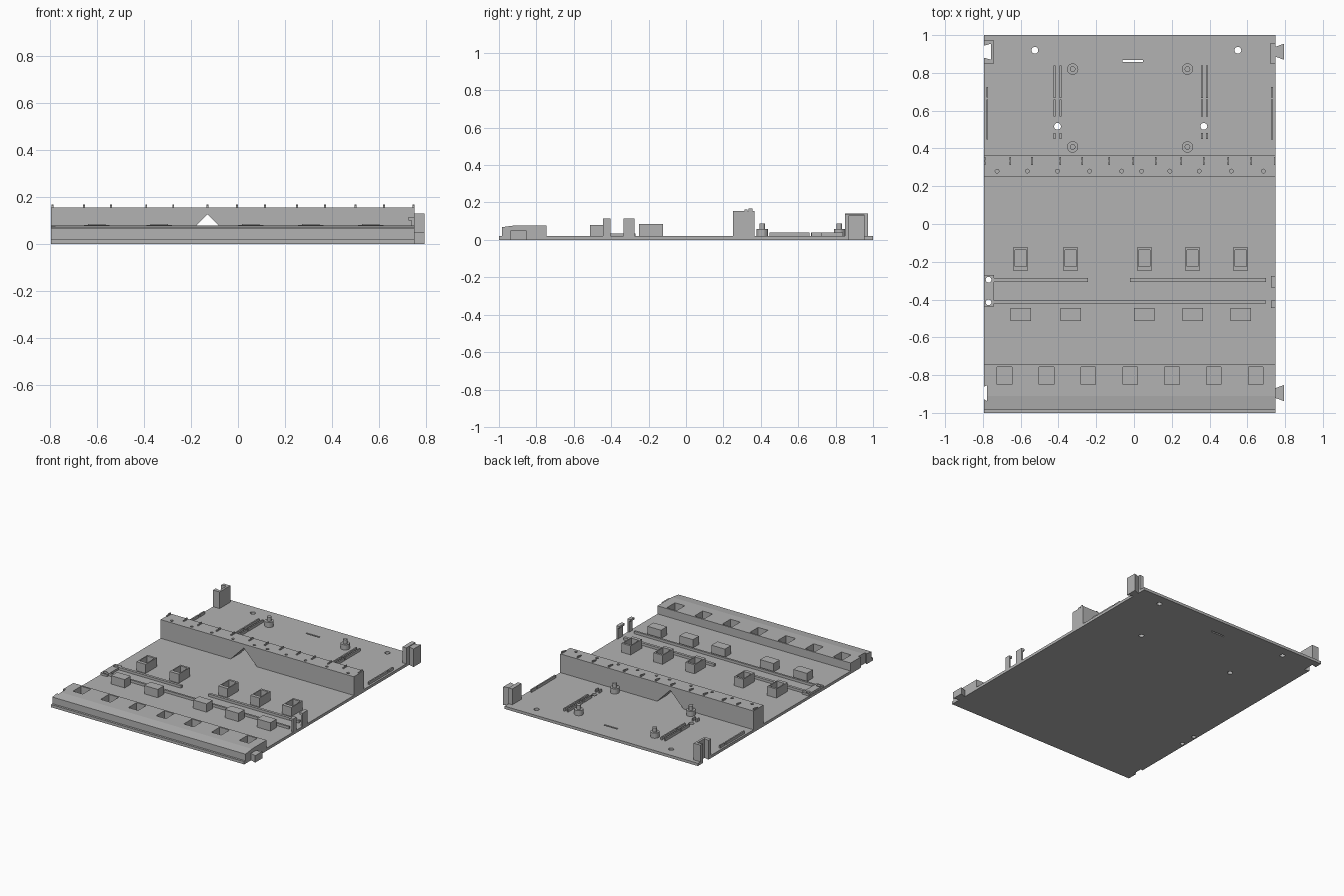
import bpy, bmesh
from mathutils import Matrix, Vector

cube = bpy.data.objects.get("Cube")
if cube:
    bpy.data.objects.remove(cube)

grey = bpy.data.materials.new("plain grey")
grey.use_nodes = True
tone = (0.45, 0.45, 0.45, 1)
grey.diffuse_color = tone
grey.node_tree.nodes["Principled BSDF"].inputs["Base Color"].default_value = tone

BASE = 0.02
LEFT, RIGHT = 0.75, -0.795


def box(bm, x0, x1, y0, y1, z0, z1):
    size = Vector((x1 - x0, y1 - y0, z1 - z0))
    mid = Vector((x0 + x1, y0 + y1, z0 + z1)) / 2
    bmesh.ops.create_cube(bm, size=1, matrix=Matrix.Translation(mid) @ Matrix.Diagonal((*size, 1)))


def cyl(bm, x, y, r, z0, z1):
    bmesh.ops.create_cone(bm, cap_ends=True, segments=20, radius1=r, radius2=r, depth=z1 - z0,
                          matrix=Matrix.Translation((x, y, (z0 + z1) / 2)))


def prism(bm, points, offset):
    """Extrude a closed outline along offset."""
    face = bm.faces.new([bm.verts.new(p) for p in points])
    grown = bmesh.ops.extrude_face_region(bm, geom=[face], use_keep_orig=True)
    moved = [v for v in grown["geom"] if isinstance(v, bmesh.types.BMVert)]
    bmesh.ops.translate(bm, verts=moved, vec=offset)
    bmesh.ops.recalc_face_normals(bm, faces=bm.faces[:])


def dovetail(bm, x0, x1, y, narrow, wide, z0, z1):
    outline = [(x0, y - narrow, z0), (x1, y - wide, z0), (x1, y + wide, z0), (x0, y + narrow, z0)]
    prism(bm, outline, (0, 0, z1 - z0))


def finish(name, bm, cut=None):
    """Make an object from bm, carving away the cut solids."""
    mesh = bpy.data.meshes.new(name)
    bm.to_mesh(mesh)
    bm.free()
    obj = bpy.data.objects.new(name, mesh)
    bpy.context.collection.objects.link(obj)
    mesh.materials.append(grey)
    if cut:
        cutter = finish(name + "_cutter", cut)
        cutter.hide_render = True
        mod = obj.modifiers.new("carve", "BOOLEAN")
        mod.operation, mod.solver, mod.object = "DIFFERENCE", "EXACT", cutter
        bpy.context.view_layer.update()
        carved = bpy.data.meshes.new_from_object(obj.evaluated_get(bpy.context.evaluated_depsgraph_get()))
        obj.modifiers.clear()
        obj.data = carved
        bpy.data.objects.remove(cutter)
    return obj


def corner_sockets(bm):
    dovetail(bm, RIGHT - 0.005, -0.758, 0.912, 0.03, 0.042, -0.1, 0.3)
    dovetail(bm, RIGHT - 0.005, -0.778, -0.895, 0.03, 0.042, -0.1, 0.3)


# Base plate with through holes, slot and edge sockets
plate, cut = bmesh.new(), bmesh.new()
box(plate, RIGHT, LEFT, -1, 1, 0, BASE)
for x, y in [(-0.525, 0.92), (0.55, 0.92), (-0.405, 0.517), (0.37, 0.517)]:
    cyl(cut, x, y, 0.018, -0.1, 0.1)
for y in (-0.295, -0.415):
    cyl(cut, -0.77, y, 0.015, -0.1, 0.1)
box(cut, -0.06, 0.048, 0.858, 0.869, -0.1, 0.1)
corner_sockets(cut)
finish("base_plate", plate, cut)

# Front sill with sloped lip and row of pockets
sill, cut = bmesh.new(), bmesh.new()
profile = [(-0.985, 0.01), (-0.985, 0.068), (-0.91, 0.078), (-0.745, 0.078), (-0.745, 0.01)]
prism(sill, [(RIGHT, y, z) for y, z in profile], (LEFT - RIGHT, 0, 0))
for i in range(7):
    x = -0.685 + i * 0.2215
    box(cut, x - 0.039, x + 0.039, -0.85, -0.757, BASE, 0.2)
corner_sockets(cut)
finish("front_sill", sill, cut)

# Cross wall with triangular tunnel and small blind holes
wall, cut = bmesh.new(), bmesh.new()
box(wall, RIGHT, LEFT, 0.252, 0.365, 0.01, 0.155)
prism(cut, [(-0.235, 0.1, BASE), (-0.025, 0.1, BASE), (-0.13, 0.1, 0.127)], (0, 0.5, 0))
for x in (-0.725, -0.565, -0.405, -0.235, -0.065, 0.04, 0.19, 0.345, 0.515, 0.685):
    cyl(cut, x, 0.28, 0.01, 0.135, 0.2)
finish("cross_wall", wall, cut)

# Pegs along the wall top
pegs = bmesh.new()
for x in (-0.789, -0.655, -0.54, -0.39, -0.275, -0.13, -0.005, 0.115, 0.25, 0.37, 0.5, 0.62, 0.746):
    box(pegs, x - 0.004, x + 0.004, 0.312, 0.33, 0.15, 0.163)
    box(pegs, x - 0.004, x + 0.004, 0.335, 0.355, 0.15, 0.168)
finish("wall_pegs", pegs)

# Open sockets and solid blocks in matching columns
for i, x in enumerate((-0.6, -0.335, 0.055, 0.31, 0.565)):
    socket, cut = bmesh.new(), bmesh.new()
    box(socket, x - 0.037, x + 0.037, -0.25, -0.123, 0.01, 0.085)
    box(cut, x - 0.03, x + 0.03, -0.225, -0.138, BASE, 0.2)
    finish(f"open_socket_{i + 1}", socket, cut)
    block = bmesh.new()
    box(block, x - 0.054, x + 0.054, -0.514, -0.445, 0.01, 0.08)
    finish(f"solid_block_{i + 1}", block)

# Long guide bars
bars = bmesh.new()
box(bars, -0.745, -0.243, -0.306, -0.287, 0.01, 0.038)
box(bars, -0.022, 0.7, -0.306, -0.287, 0.01, 0.038)
box(bars, -0.745, 0.7, -0.42, -0.406, 0.01, 0.038)
finish("guide_bars", bars)

# Drilled pad at the right edge
pad, cut = bmesh.new(), bmesh.new()
box(pad, -0.793, -0.74, -0.438, -0.27, 0.01, 0.035)
for y in (-0.295, -0.415):
    cyl(cut, -0.77, y, 0.015, -0.1, 0.1)
finish("drilled_pad", pad, cut)

# Hooked clips at the left edge
for name, y0, y1 in (("rear_clip", -0.335, -0.275), ("front_clip", -0.445, -0.404)):
    clip = bmesh.new()
    box(clip, 0.738, LEFT, y0, y1, 0.01, 0.115)
    box(clip, 0.725, 0.74, y0, y1, 0.1, 0.115)
    finish(name, clip)

# Rear corner posts: a socket on one side, a dovetail key on the other
post, cut = bmesh.new(), bmesh.new()
box(post, RIGHT, -0.742, 0.85, 0.972, 0.01, 0.14)
corner_sockets(cut)
finish("rear_socket_post", post, cut)

key = bmesh.new()
box(key, 0.72, LEFT, 0.85, 0.955, 0.01, 0.135)
dovetail(key, LEFT - 0.005, 0.793, 0.912, 0.025, 0.042, 0, 0.13)
finish("rear_key_post", key)

key = bmesh.new()
dovetail(key, LEFT - 0.005, 0.793, -0.895, 0.025, 0.042, 0, 0.05)
finish("front_key", key)

# Stepped pins
for i, (x, y) in enumerate([(-0.325, 0.82), (0.283, 0.82), (-0.325, 0.408), (0.283, 0.408)]):
    pin = bmesh.new()
    cyl(pin, x, y, 0.03, 0.01, 0.057)
    cyl(pin, x, y, 0.015, 0.05, 0.087)
    finish(f"stepped_pin_{i + 1}", pin)

# Thin paired rails and side rails
rails = bmesh.new()
for x in (-0.42, -0.39, 0.36, 0.386):
    box(rails, x - 0.005, x + 0.005, 0.668, 0.84, 0.01, 0.04)
    box(rails, x - 0.005, x + 0.005, 0.568, 0.66, 0.01, 0.04)
for x in (-0.42, -0.39, 0.36, 0.386):
    box(rails, x - 0.005, x + 0.005, 0.45, 0.482, 0.01, 0.04)
finish("paired_rails", rails)

rails = bmesh.new()
for x in (-0.777, 0.731):
    box(rails, x - 0.005, x + 0.005, 0.67, 0.725, 0.01, 0.04)
    box(rails, x - 0.005, x + 0.005, 0.447, 0.66, 0.01, 0.04)
finish("side_rails", rails)
